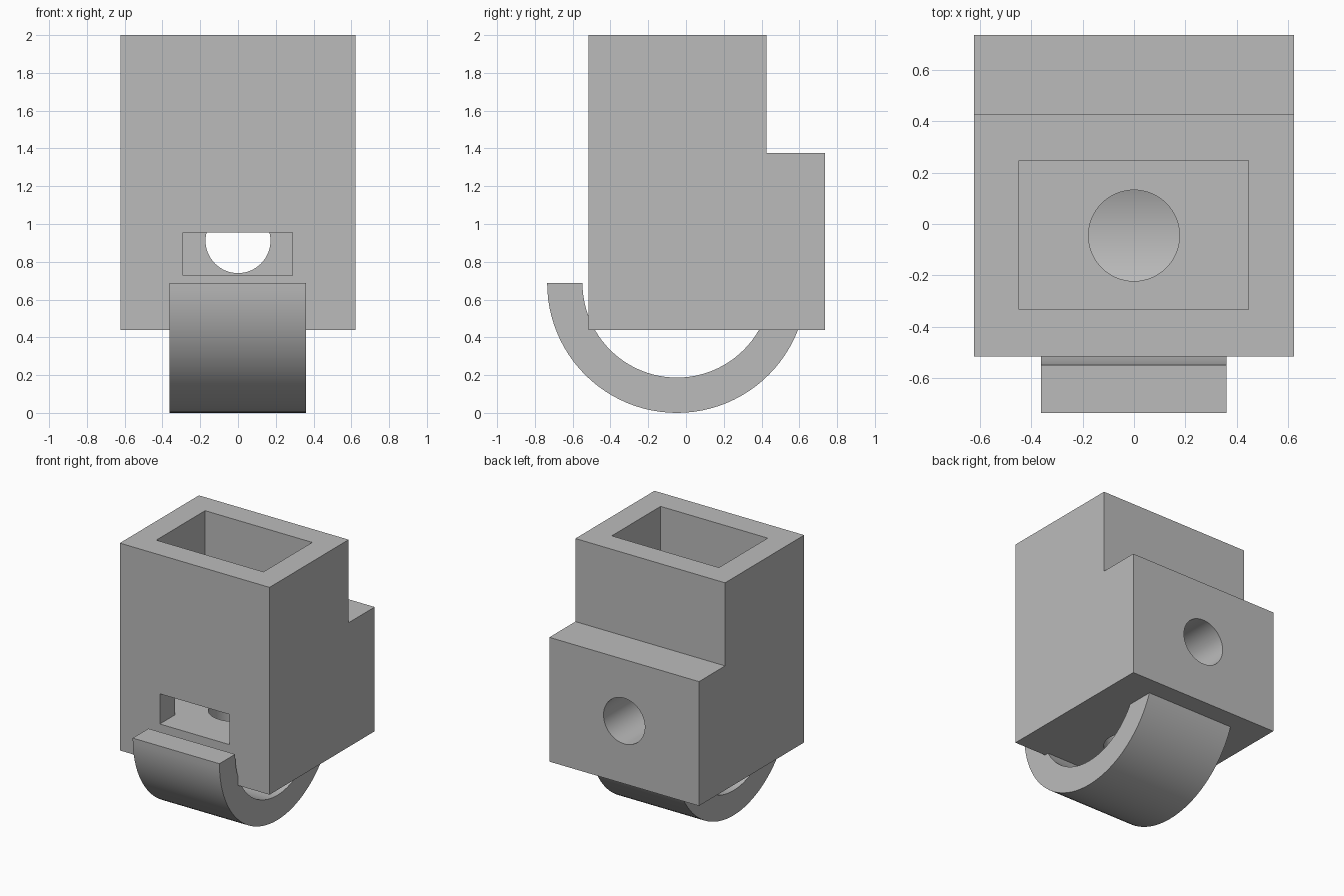
import bpy
import bmesh
import math

cube = bpy.data.objects.get("Cube")
if cube:
    bpy.data.objects.remove(cube, do_unlink=True)

grey = bpy.data.materials.new("plain grey")
grey.use_nodes = True
colour = (0.5, 0.5, 0.5, 1.0)
grey.diffuse_color = colour
grey.node_tree.nodes["Principled BSDF"].inputs["Base Color"].default_value = colour


def extrude_x(name, profile, x0, x1):
    """Prism from a (y, z) outline, stretched from x0 to x1."""
    bm = bmesh.new()
    face = bm.faces.new([bm.verts.new((x0, y, z)) for y, z in profile])
    grown = bmesh.ops.extrude_face_region(bm, geom=[face])
    verts = [g for g in grown["geom"] if isinstance(g, bmesh.types.BMVert)]
    bmesh.ops.translate(bm, verts=verts, vec=(x1 - x0, 0, 0))
    bmesh.ops.recalc_face_normals(bm, faces=bm.faces)
    mesh = bpy.data.meshes.new(name)
    bm.to_mesh(mesh)
    bm.free()
    mesh.materials.append(grey)
    obj = bpy.data.objects.new(name, mesh)
    bpy.context.collection.objects.link(obj)
    return obj


def box(name, x0, x1, y0, y1, z0, z1):
    return extrude_x(name, [(y0, z0), (y1, z0), (y1, z1), (y0, z1)], x0, x1)


def cylinder(name, radius, depth, location, tilt=0):
    bpy.ops.mesh.primitive_cylinder_add(vertices=64, radius=radius, depth=depth,
                                        location=location, rotation=(tilt, 0, 0))
    obj = bpy.context.object
    obj.name = name
    obj.data.materials.append(grey)
    return obj


def combine(target, tool, operation):
    """Apply a boolean and discard the tool object."""
    mod = target.modifiers.new(tool.name, 'BOOLEAN')
    mod.operation = operation
    mod.solver = 'EXACT'
    mod.object = tool
    bpy.context.view_layer.objects.active = target
    bpy.ops.object.modifier_apply(modifier=mod.name)
    bpy.data.objects.remove(tool, do_unlink=True)


# Stepped body block with a ledge at the back
body = extrude_x("body", [(-0.515, 0.44), (0.735, 0.44), (0.735, 1.375),
                          (0.425, 1.375), (0.425, 2.0), (-0.515, 2.0)], -0.623, 0.623)

# Half-ring foot under the body
steps = 48
angles = [math.pi * (1 + i / steps) for i in range(steps + 1)]
cy, cz = -0.048, 0.687


def arc(radius, sequence):
    return [(cy + radius * math.cos(a), cz + radius * math.sin(a)) for a in sequence]


foot = extrude_x("curved_foot", arc(0.687, angles) + arc(0.5, reversed(angles)), -0.362, 0.36)
combine(body, foot, 'UNION')

# Open cavity, front window, back hole and floor hole
cavity = box("cavity", -0.447, 0.445, -0.333, 0.247, 0.728, 2.2)
window = box("front_window", -0.29, 0.288, -0.7, -0.2, 0.728, 0.955)
back_hole = cylinder("back_hole", 0.172, 0.8, (0, 0.5, 0.912), math.pi / 2)
floor_hole = cylinder("floor_hole", 0.177, 0.5, (0, -0.045, 0.6))
for cutter in (cavity, window, back_hole, floor_hole):
    combine(body, cutter, 'DIFFERENCE')

bpy.ops.object.select_all(action='DESELECT')
body.select_set(True)
bpy.context.view_layer.objects.active = body
bpy.ops.object.shade_smooth_by_angle(angle=math.radians(30))
